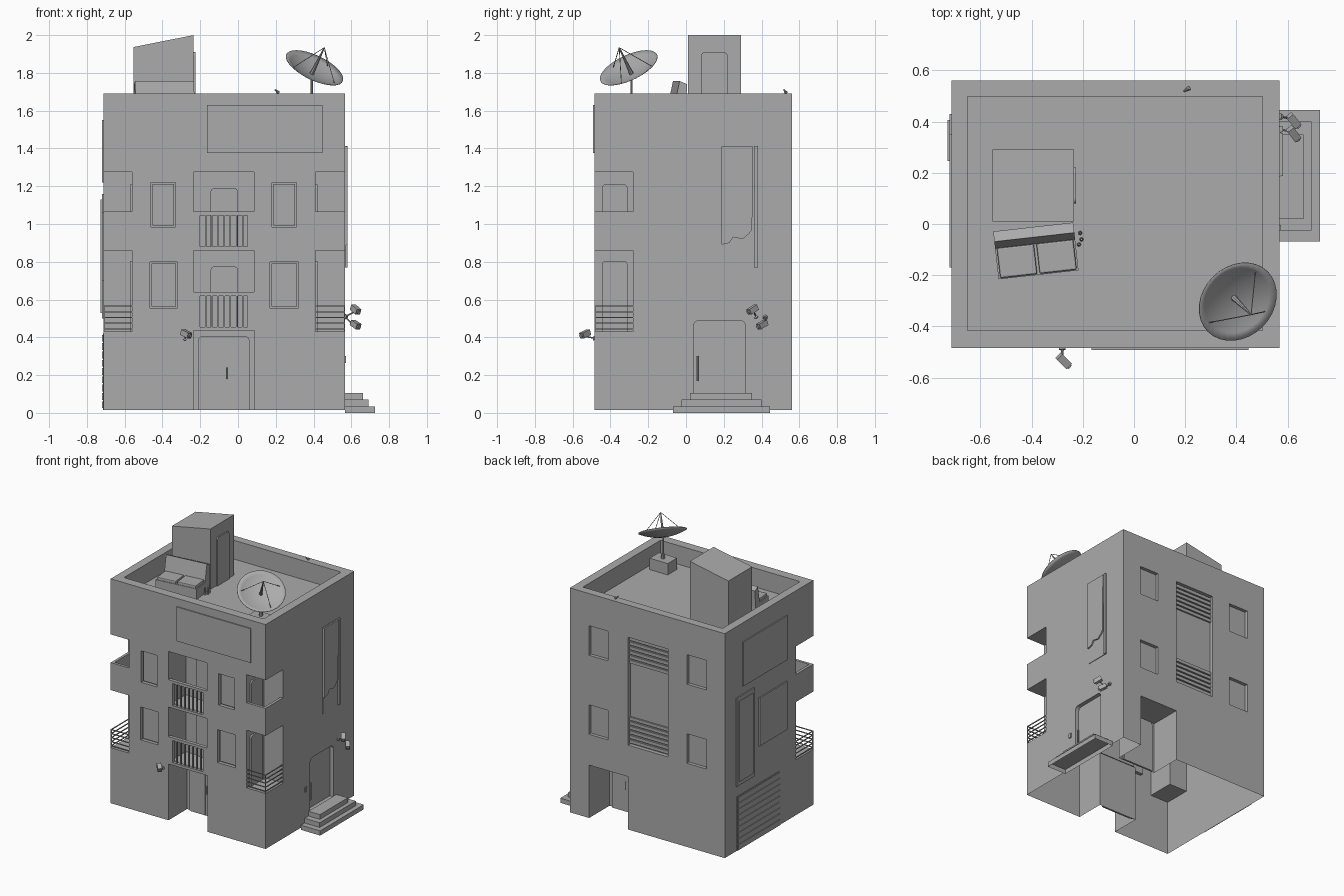
import bpy, bmesh, math
from mathutils import Vector, Matrix

cube = bpy.data.objects.get("Cube")
if cube:
    bpy.data.objects.remove(cube, do_unlink=True)

GREY = (0.41, 0.41, 0.41, 1)
grey = bpy.data.materials.new("plain grey")
grey.use_nodes = True
grey.diffuse_color = GREY
grey.node_tree.nodes["Principled BSDF"].inputs["Base Color"].default_value = GREY


def finish(name, bm, matrix=None):
    bmesh.ops.recalc_face_normals(bm, faces=bm.faces)
    if matrix:
        bm.transform(matrix)
    mesh = bpy.data.meshes.new(name)
    bm.to_mesh(mesh)
    bm.free()
    mesh.materials.append(grey)
    obj = bpy.data.objects.new(name, mesh)
    bpy.context.collection.objects.link(obj)
    return obj


def prism(name, axis, pts, a, b, matrix=None):
    """Extrude a (horizontal, z) outline along x or y from a to b."""
    bm = bmesh.new()
    place = (lambda d, u, z: (d, u, z)) if axis == "x" else (lambda d, u, z: (u, d, z))
    face = bm.faces.new([bm.verts.new(place(a, u, z)) for u, z in pts])
    new = bmesh.ops.extrude_face_region(bm, geom=[face])["geom"]
    for v in new:
        if isinstance(v, bmesh.types.BMVert):
            v.co["xy".index(axis)] = b
    return finish(name, bm, matrix)


def box(name, x0, x1, y0, y1, z0, z1, matrix=None):
    return prism(name, "y", [(x0, z0), (x1, z0), (x1, z1), (x0, z1)], y0, y1, matrix)


def open_bottom(obj, level):
    """Leave a shell without its underside."""
    bm = bmesh.new()
    bm.from_mesh(obj.data)
    under = [f for f in bm.faces if f.normal.z < -0.9 and f.calc_center_median().z < level + 0.005]
    bmesh.ops.delete(bm, geom=under, context="FACES")
    bm.to_mesh(obj.data)
    bm.free()


def arch(u0, u1, z0, z1, r=0.02):
    """Outline of a door with rounded top corners."""
    pts = [(u0, z0), (u1, z0)]
    for cx, start in ((u1 - r, 0), (u0 + r, 90)):
        for i in range(5):
            t = math.radians(start + i * 22.5)
            pts.append((cx + r * math.cos(t), z1 - r + r * math.sin(t)))
    return pts


def rod(name, p, q, r0, r1=None, sides=8):
    p, q = Vector(p), Vector(q)
    bm = bmesh.new()
    bmesh.ops.create_cone(bm, cap_ends=True, segments=sides, radius1=r0,
                          radius2=r0 if r1 is None else r1, depth=(q - p).length)
    turn = Vector((0, 0, 1)).rotation_difference(q - p).to_matrix().to_4x4()
    return finish(name, bm, Matrix.Translation((p + q) / 2) @ turn)


L, R, F, B, BASE, TOP, ROOF = -0.712, 0.567, -0.484, 0.56, 0.016, 1.69, 1.55
body = box("building_body", L, R, F, B, BASE, TOP)


def cut(cutter):
    mod = body.modifiers.new("cut", "BOOLEAN")
    mod.operation, mod.solver, mod.object = "DIFFERENCE", "EXACT", cutter
    bpy.context.view_layer.objects.active = body
    bpy.ops.object.modifier_apply(modifier=mod.name)
    bpy.data.objects.remove(cutter, do_unlink=True)


def cut_box(*extent):
    cut(box("cutter", *extent))


# Roof well inside the parapet
cut_box(-0.65, 0.502, -0.416, 0.498, ROOF, 1.8)

# Corner balconies
for out, inn, sign in ((L, -0.56, -1), (R, 0.41, 1)):
    x0, x1 = sorted((inn, out + sign * 0.1))
    cut_box(x0, x1, F - 0.1, -0.28, 0.43, 0.86)
    cut_box(x0, x1, F - 0.1, -0.28, 1.065, 1.275)
    x0, x1 = sorted((inn, out - sign * 0.02))
    cut_box(x0, x1, F + 0.02, -0.28, 0.9, 1.1)
    for z0, z1 in ((0.43, 0.805), (0.9, 1.21)):
        prism("corner_balcony_door", "x", arch(-0.445, -0.31, z0, z1), inn, inn + sign * 0.012)
    x0, x1 = sorted((inn, out))
    s0, s1 = sorted((out, out - sign * 0.006))
    for z in (0.445, 0.475, 0.505, 0.535, 0.565):
        box("corner_rail_front", x0, x1, F, F + 0.006, z - 0.003, z + 0.003)
        box("corner_rail_side", s0, s1, F, -0.28, z - 0.003, z + 0.003)
    box("corner_rail_post", s0, s1, F, F + 0.006, 0.43, 0.568)

# Middle balconies with barred parapets
for floor, sill, head in ((0.45, 0.64, 0.86), (0.875, 1.065, 1.275)):
    cut_box(-0.235, 0.085, F + 0.025, -0.28, floor, head)
    cut_box(-0.235, 0.085, F - 0.1, F + 0.05, sill, head)
    cut_box(-0.2, 0.05, F - 0.1, F + 0.05, floor + 0.005, sill - 0.02)
    prism("middle_balcony_door", "y", arch(-0.145, 0, floor, head - 0.085), -0.28, -0.29)
    for i in range(7):
        x = -0.172 + i * 0.033
        box("balcony_bar", x - 0.004, x + 0.004, F + 0.006, F + 0.014, floor, sill - 0.015)

# Front and back windows
for x0, x1, z0, z1 in ((-0.46, -0.33, 0.985, 1.22), (0.18, 0.31, 0.985, 1.22),
                       (-0.465, -0.32, 0.555, 0.8), (0.17, 0.32, 0.555, 0.8)):
    cut_box(x0, x1, F - 0.1, F + 0.025, z0, z1)
    box("front_window_pane", x0 + 0.008, x1 - 0.008, F + 0.015, F + 0.025, z0 + 0.008, z1 - 0.008)
for x0 in (-0.56, 0.25):
    for z0 in (0.64, 1.23):
        cut_box(x0, x0 + 0.16, B - 0.025, B + 0.1, z0, z0 + 0.22)

# Back stairwell panel with louvres
cut_box(-0.245, 0.085, B - 0.03, B + 0.1, 0.645, 1.45)
for z0 in (0.655, 1.25):
    for i in range(6):
        z = z0 + i * 0.034
        box("louvre_slat", -0.245, 0.085, B - 0.03, B - 0.018, z, z + 0.024)

# Front and back entrances
cut_box(-0.235, 0.088, F - 0.1, F + 0.22, -0.1, 0.435)
cut_box(0.085, 0.407, B - 0.24, B + 0.1, -0.1, 0.41)
for x0, y, s in ((-0.21, F + 0.22, -1), (0.11, B - 0.24, 1)):
    prism("entrance_frame", "y", arch(x0, x0 + 0.27, BASE, 0.405), y, y + s * 0.01)
    for x in (x0 + 0.012, x0 + 0.136):
        prism("entrance_leaf", "y", arch(x, x + 0.122, BASE, 0.395, 0.01), y, y + s * 0.014)
    rod("entrance_handle", (x0 + 0.15, y + s * 0.02, 0.18), (x0 + 0.15, y + s * 0.02, 0.24), 0.004)

# Side door and hollow steps
cut(prism("cutter", "x", arch(0.04, 0.315, 0.1, 0.49, 0.03), R - 0.03, R + 0.1))
rod("side_door_handle", (R - 0.01, 0.06, 0.17), (R - 0.01, 0.06, 0.3), 0.005)
for x, y0, y1, z in ((0.726, -0.068, 0.445, 0), (0.692, -0.025, 0.4, 0.035), (0.662, 0.02, 0.35, 0.07)):
    open_bottom(box("side_step", R, x, y0, y1, z, z + 0.035), z)
box("intercom", R, R + 0.006, -0.025, -0.003, 0.265, 0.3)
open_bottom(body, BASE)

# Wall signs and posters
box("front_sign", -0.165, 0.447, F - 0.008, F, 1.375, 1.63)
box("left_sign_large", L - 0.009, L, -0.17, 0.35, 1.22, 1.55)
box("left_sign_small", L - 0.009, L, -0.165, 0.16, 0.7, 1.06)
box("left_poster", L - 0.009, L, 0.22, 0.43, 0.5, 1.16)
box("left_poster_sheet", L - 0.015, L, 0.245, 0.405, 0.53, 1.13)
box("right_poster_board", R, R + 0.004, 0.185, 0.38, 0.77, 1.412)
box("right_poster_edge", R, R + 0.014, 0.36, 0.38, 0.77, 1.412)
prism("right_poster_sheet", "x", [(0.187, 1.41), (0.187, 0.89), (0.23, 0.9), (0.25, 0.93), (0.3, 0.92),
                                  (0.335, 0.95), (0.35, 0.97), (0.355, 1.41)], R, R + 0.014)

# Garage shutter
box("garage_shutter", L - 0.004, L, -0.09, 0.42, BASE, 0.42)
for i in range(9):
    z = 0.025 + i * 0.044
    box("garage_slat", L - 0.009, L, -0.08, 0.41, z, z + 0.036)


# Security cameras: wall plate, arm, tilted housing
def camera(wall, joint, aim):
    wall, joint, aim = Vector(wall), Vector(joint), Vector(aim).normalized()
    rod("camera_plate", wall, wall + (joint - wall) * 0.15, 0.012, sides=12)
    rod("camera_arm", wall, joint, 0.004)
    turn = aim.to_track_quat("X", "Z").to_matrix().to_4x4()
    box("camera_housing", -0.025, 0.03, -0.015, 0.015, 0, 0.03, Matrix.Translation(joint) @ turn)
    lens = joint + turn.to_3x3() @ Vector((0.03, 0, 0.015))
    rod("camera_lens", lens, lens + aim * 0.008, 0.01, sides=12)


camera((-0.28, F, 0.395), (-0.28, F - 0.045, 0.405), (0.7, -0.7, -0.35))
camera((R, 0.37, 0.51), (R + 0.05, 0.36, 0.535), (0.45, -0.6, -0.4))
camera((R, 0.42, 0.51), (R + 0.05, 0.41, 0.455), (0.5, -0.6, -0.35))

# Stair house on the roof
prism("stair_house", "y", [(-0.553, ROOF), (-0.235, ROOF), (-0.235, 2), (-0.553, 1.937)], 0.01, 0.29)
prism("roof_door", "x", arch(0.08, 0.22, ROOF, 1.91), -0.235, -0.226)

# Sofa
place = Matrix.Translation((-0.383, -0.105, ROOF)) @ Matrix.Rotation(math.radians(6.4), 4, "Z")
box("sofa_base", -0.157, 0.157, -0.094, 0.088, 0, 0.08, place)
prism("sofa_back", "x", [(0.025, 0.07), (0.054, 0.207), (0.094, 0.19), (0.088, 0.07)], -0.157, 0.157, place)
for x in (-0.15, 0.005):
    cushion = box("sofa_cushion", x, x + 0.145, -0.09, 0.028, 0.07, 0.1, place)
    bevel = cushion.modifiers.new("soft", "BEVEL")
    bevel.width, bevel.segments = 0.006, 2
for x, y in ((-0.21, -0.035), (-0.205, -0.06), (-0.215, -0.08)):
    rod("bottle", (x, y, ROOF), (x, y, ROOF + 0.05), 0.008, 0.004)

# Satellite dish
normal = Vector((0.4, -0.39, 0.83)).normalized()
centre = Vector((0.405, -0.303, 1.826))
turn = Vector((0, 0, 1)).rotation_difference(normal).to_matrix().to_4x4()
frame = Matrix.Translation(centre) @ turn
RIM, DEPTH = 0.166, 0.04
bm = bmesh.new()
ring = [bm.verts.new((RIM * i / 6, 0, DEPTH * ((i / 6) ** 2 - 1))) for i in range(7)]
edges = [bm.edges.new(pair) for pair in zip(ring, ring[1:])]
bmesh.ops.spin(bm, geom=ring + edges, cent=(0, 0, 0), axis=(0, 0, 1), angle=math.tau, steps=32)
bmesh.ops.remove_doubles(bm, verts=bm.verts, dist=0.0005)
dish = finish("dish", bm, frame)
dish.modifiers.new("shell", "SOLIDIFY").thickness = 0.003
for poly in dish.data.polygons:
    poly.use_smooth = True
apex = frame @ Vector((0, 0, 0.13))
for angle in (217, 60, 335):
    t = math.radians(angle)
    rod("dish_strut", frame @ Vector((0.14 * math.cos(t), 0.14 * math.sin(t), -0.012)), apex, 0.002, sides=6)
rod("dish_feed", frame @ Vector((0, 0, -DEPTH)), apex, 0.012, 0.003)
rod("dish_pole", (0.39, -0.288, ROOF + 0.06), (0.39, -0.288, 1.79), 0.006)
rod("dish_collar", (0.39, -0.288, ROOF + 0.06), (0.39, -0.288, ROOF + 0.115), 0.014)
box("dish_plinth", 0.315, 0.465, -0.345, -0.235, ROOF, ROOF + 0.085)

# Small horn on the back parapet
rod("parapet_horn", (0.215, 0.53, 1.695), (0.195, 0.518, 1.712), 0.009, 0.003)
